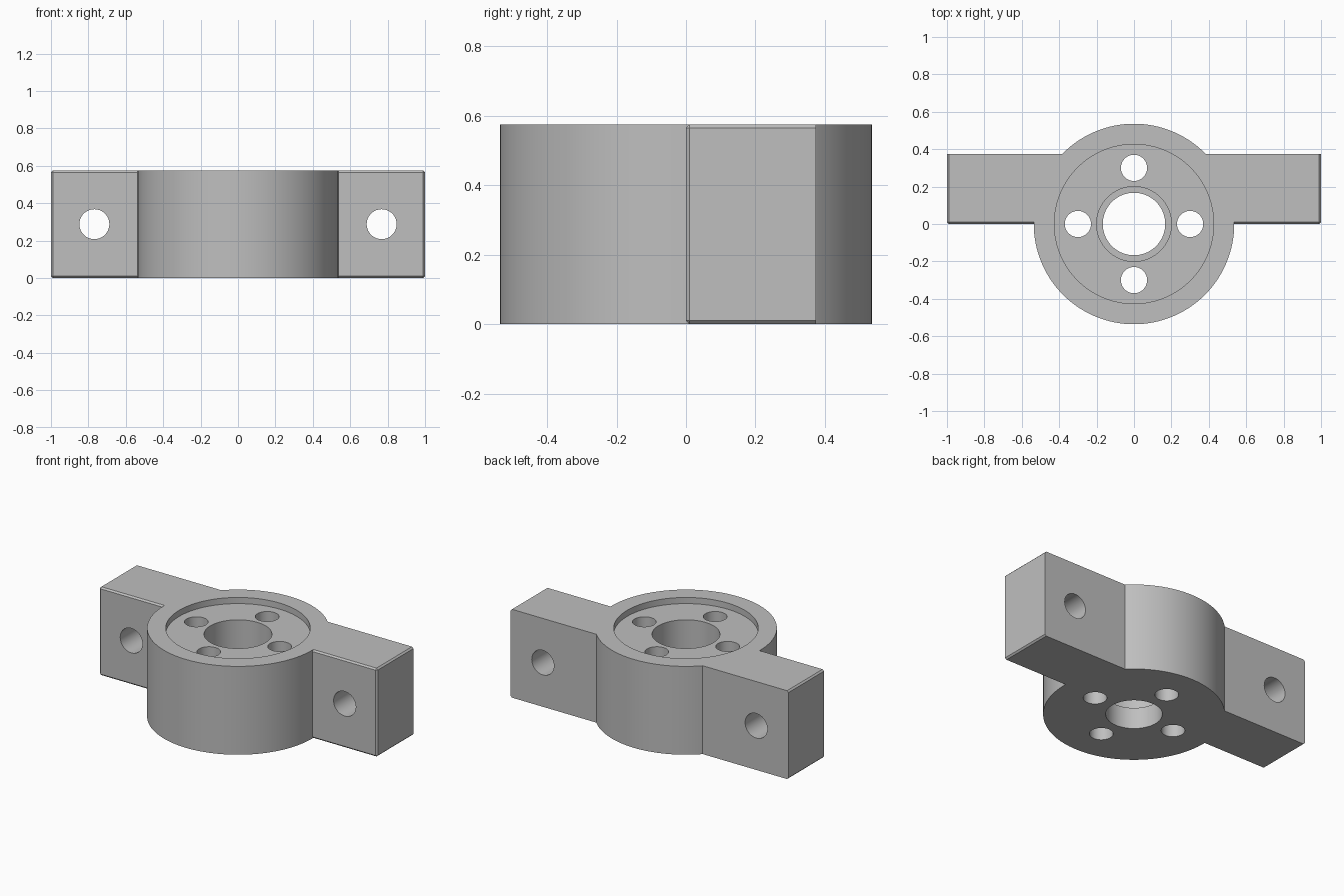
import bpy, bmesh, math
from mathutils import Matrix, Vector

if "Cube" in bpy.data.objects:
    bpy.data.objects.remove(bpy.data.objects["Cube"])

HEIGHT, DEPTH, BACK, CHAMFER = 0.575, 0.04, 0.375, 0.01

# Single grey material
grey = bpy.data.materials.new("machined grey")
grey.use_nodes = True
colour = (0.52, 0.52, 0.52, 1)
grey.diffuse_color = colour
grey.node_tree.nodes["Principled BSDF"].inputs["Base Color"].default_value = colour


def make_object(name, bm):
    mesh = bpy.data.meshes.new(name)
    bm.to_mesh(mesh)
    bm.free()
    mesh.materials.append(grey)
    obj = bpy.data.objects.new(name, mesh)
    bpy.context.collection.objects.link(obj)
    return obj


def cylinder(name, radius, low, high, x=0, y=0, segments=64):
    """Upright cylinder between two heights."""
    bm = bmesh.new()
    bmesh.ops.create_cone(bm, cap_ends=True, segments=segments, radius1=radius,
                          radius2=radius, depth=high - low,
                          matrix=Matrix.Translation((x, y, (low + high) / 2)))
    return make_object(name, bm)


def combine(target, tool, operation):
    """Apply a boolean and discard the tool."""
    tool.hide_render = True
    mod = target.modifiers.new("boolean", "BOOLEAN")
    mod.operation, mod.solver, mod.object = operation, "EXACT", tool
    bpy.context.view_layer.objects.active = target
    bpy.ops.object.modifier_apply(modifier=mod.name)
    bpy.data.objects.remove(tool)


# Round hub
body = cylinder("clamp_hub_with_side_lugs", 0.536, 0, HEIGHT, segments=128)

# Cross bar forming both lugs, chamfered everywhere but around its back face
bm = bmesh.new()
bmesh.ops.create_cube(bm, size=1)
bmesh.ops.scale(bm, vec=(2, BACK, HEIGHT), verts=bm.verts)
bmesh.ops.translate(bm, vec=(0, BACK / 2, HEIGHT / 2), verts=bm.verts)
edges = [e for e in bm.edges if min(v.co.y for v in e.verts) < BACK / 2]
bmesh.ops.bevel(bm, geom=edges, offset=CHAMFER, segments=1, affect="EDGES")
combine(body, make_object("cross_bar", bm), "UNION")

# Stepped centre bore and shallow top recess
for radius, low in ((0.167, -0.1), (0.2, 0.14), (0.426, HEIGHT - DEPTH)):
    combine(body, cylinder("bore_cutter", radius, low, HEIGHT + 0.1, segments=96), "DIFFERENCE")

# Four bolt holes around the bore
for i in range(4):
    a = i * math.pi / 2
    combine(body, cylinder("bolt_cutter", 0.07, -0.1, HEIGHT + 0.1,
                           0.3 * math.cos(a), 0.3 * math.sin(a)), "DIFFERENCE")

# Mounting holes running front to back through the lugs
for side in (-1, 1):
    tool = cylinder("lug_cutter", 0.08, -0.5, 0.5)
    tool.data.transform(Matrix.Translation(Vector((side * 0.768, BACK / 2, HEIGHT / 2)))
                        @ Matrix.Rotation(math.pi / 2, 4, "X"))
    combine(body, tool, "DIFFERENCE")

# Smooth curved walls, crisp edges
bpy.ops.object.select_all(action="DESELECT")
body.select_set(True)
bpy.context.view_layer.objects.active = body
bpy.ops.object.shade_smooth_by_angle(angle=math.radians(30))
